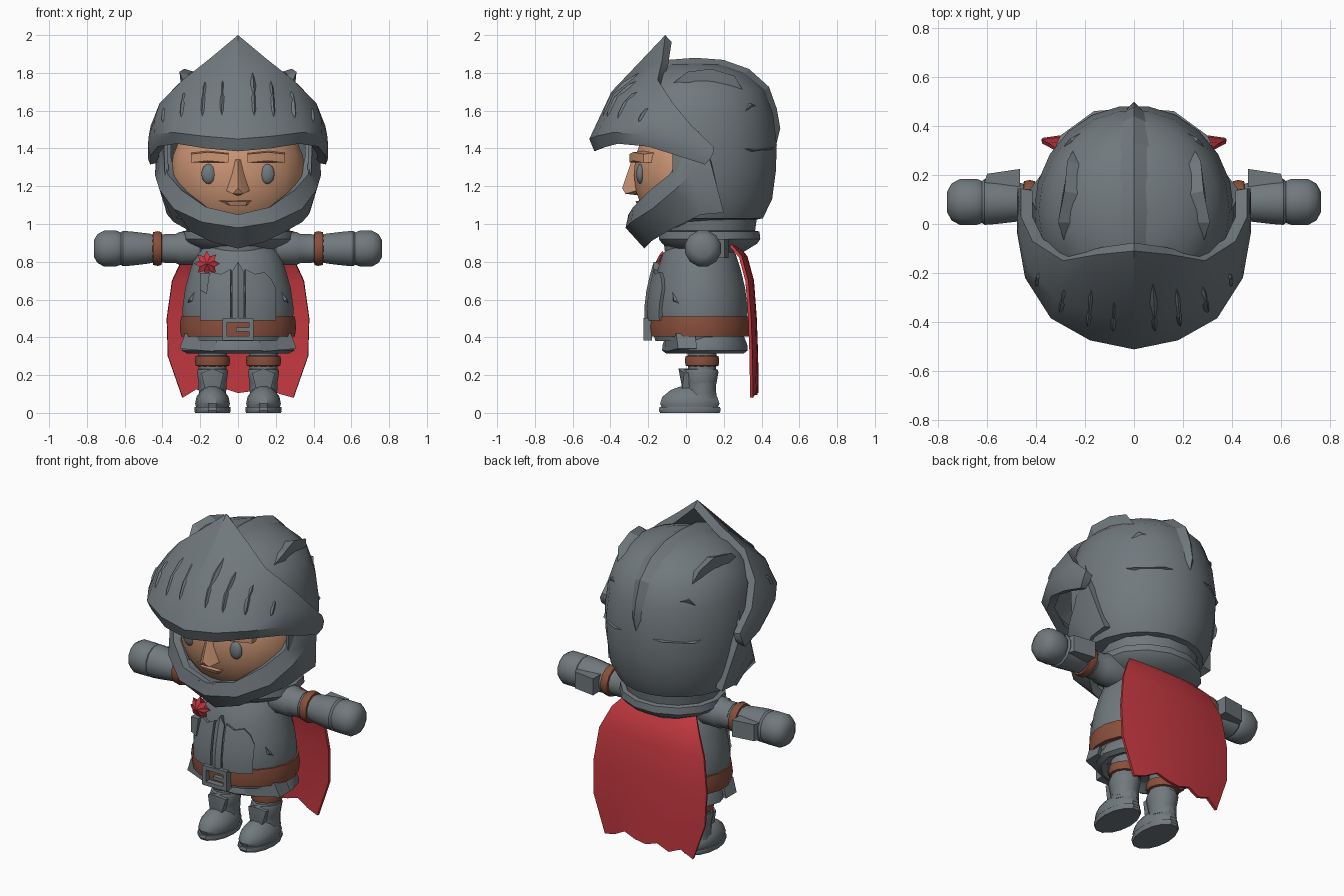
import bpy, bmesh, math
from mathutils import Vector as V

if "Cube" in bpy.data.objects:
    bpy.data.objects.remove(bpy.data.objects["Cube"])


def material(name, col):
    m = bpy.data.materials.new(name)
    m.diffuse_color = (*col, 1)
    m.use_nodes = True
    m.node_tree.nodes["Principled BSDF"].inputs["Base Color"].default_value = m.diffuse_color
    return m


STEEL = material("steel grey", (0.165, 0.192, 0.208))
SKIN = material("skin", (0.60, 0.30, 0.175))
LEATHER = material("leather brown", (0.25, 0.078, 0.045))
RED = material("cloth red", (0.55, 0.04, 0.052))


def obj(name, verts, faces, mat, thick=0, out=None, hull=False, angle=32):
    """Mesh from points, optionally thickened inward from its outer side."""
    bm = bmesh.new()
    vs = [bm.verts.new(p) for p in verts]
    if hull:
        r = bmesh.ops.convex_hull(bm, input=vs)
        bmesh.ops.delete(bm, geom=list({e for e in r["geom_interior"] if isinstance(e, bmesh.types.BMVert)}), context='VERTS')
    for f in faces:
        bm.faces.new([vs[i] for i in f])
    bmesh.ops.remove_doubles(bm, verts=bm.verts[:], dist=1e-4)
    bmesh.ops.recalc_face_normals(bm, faces=bm.faces[:])
    if out:
        c = V(out)
        if sum(f.normal.dot(f.calc_center_median() - c) * f.calc_area() for f in bm.faces) < 0:
            bmesh.ops.reverse_faces(bm, faces=bm.faces[:])
    me = bpy.data.meshes.new(name)
    bm.to_mesh(me)
    bm.free()
    me.materials.append(mat)
    o = bpy.data.objects.new(name, me)
    bpy.context.collection.objects.link(o)
    bpy.ops.object.select_all(action='DESELECT')
    o.select_set(True)
    bpy.context.view_layer.objects.active = o
    if thick:
        m = o.modifiers.new("thickness", 'SOLIDIFY')
        m.thickness, m.offset = thick, -1
        bpy.ops.object.modifier_apply(modifier=m.name)
    bpy.ops.object.shade_smooth_by_angle(angle=math.radians(angle))
    return o


def lathe(name, prof, mat, c=(0, 0, 0), sx=1, sy=1, n=18, side=0, keep=None, **kw):
    """Turn (radius, height) points about z, or about x when side is +1 or -1."""
    vs, k = [], len(prof)
    for i in range(n):
        a = 2 * math.pi * (i + 0.5) / n
        for r, h in prof:
            x, y = r * sx * math.sin(a), r * sy * math.cos(a)
            p = (side * h, y, x) if side else (x, y, h)
            vs.append(V(p) + V(c))
    fs = []
    for i in range(n):
        j = (i + 1) % n
        for q in range(k - 1):
            f = [i * k + q, j * k + q, j * k + q + 1, i * k + q + 1]
            if keep is None or keep(sum((vs[t] for t in f), V()) / 4):
                fs.append(f)
    for e in (0, k - 1):
        if prof[e][0] > 0 and keep is None and prof[0] != prof[-1]:
            fs.append([i * k + e for i in range(n)])
    return obj(name, vs, fs, mat, **kw)


def ellipsoid(name, c, r, mat, n=16, m=9):
    prof = [(math.sin(math.pi * i / m), r[2] * -math.cos(math.pi * i / m)) for i in range(m + 1)]
    return lathe(name, prof, mat, c, r[0], r[1], n, angle=50)


def grid(name, rows, mat, thick, out, **kw):
    w = len(rows[0])
    fs = [(i * w + j, i * w + j + 1, (i + 1) * w + j + 1, (i + 1) * w + j)
          for i in range(len(rows) - 1) for j in range(w - 1)]
    return obj(name, [p for r in rows for p in r], fs, mat, thick, out, **kw)


def ridge(name, path, widths, h, c, mat=STEEL):
    """Raised keel with a pointed plan that follows a path over a rounded form."""
    vs, path = [], [V(p) for p in path]
    for i, p in enumerate(path):
        t = path[min(i + 1, len(path) - 1)] - path[max(i - 1, 0)]
        nrm = (p - V(c)).normalized()
        s = t.cross(nrm).normalized() * widths[i]
        b = p - nrm * 0.012
        vs += [b + s, p + nrm * (h if widths[i] else -0.012), b - s]
    fs = [(3 * i + a, 3 * i + b, 3 * i + 3 + b, 3 * i + 3 + a)
          for i in range(len(path) - 1) for a, b in ((0, 1), (1, 2), (2, 0))]
    return obj(name, vs, fs, mat, angle=20)


def mirrored(cols):
    return [[V((-p[0], p[1], p[2])) for p in c] for c in cols[:0:-1]] + [[V(p) for p in c] for c in cols]


def lerp_r(prof, z):
    for (r0, z0), (r1, z1) in zip(prof, prof[1:]):
        if z0 <= z <= z1:
            return r0 + (r1 - r0) * (z - z0) / (z1 - z0)
    return prof[-1][0]


HC = (0, 0.05, 1.4)
# Helmet dome, open at the face
DOME = [(0.2, 1.0), (0.36, 1.03), (0.41, 1.13), (0.43, 1.28), (0.435, 1.42), (0.415, 1.58),
        (0.37, 1.71), (0.27, 1.8), (0.14, 1.845), (0, 1.855)]
lathe("helmet_dome", DOME, STEEL, (0, 0.05, 0), 0.94, 1, 22, out=HC, thick=0.02,
      keep=lambda p: p.y > -0.02 or p.z > 1.5 or p.z < 1.02)


def dome(t, z):
    r = lerp_r(DOME, z)
    return (0.94 * r * math.sin(t), 0.05 + r * math.cos(t), z)


# Dome crest, side fins and battle scars
crest = [dome(0, z) for z in (1.4, 1.5, 1.6, 1.71, 1.8, 1.845)] + [(0, 0.05, 1.855)] + \
        [dome(math.pi, z) for z in (1.845, 1.8, 1.74)]
ridge("helmet_crest", crest, [0, .035, .05, .06, .07, .07, .07, .07, .07, .06], 0.025, HC)
for s in (-1, 1):
    fin = [dome(s * t, z) for t, z in ((0.75, 1.68), (0.95, 1.75), (1.3, 1.785), (1.7, 1.77), (2.0, 1.74))]
    ridge("helmet_fin", fin, [0, .035, .045, .035, 0], 0.045, HC)
    ridge("helmet_side_scar", [dome(s * t, z) for t, z in ((0.5, 1.62), (0.75, 1.63), (0.95, 1.57))],
          [0, .02, 0], 0.012, HC)
    ridge("helmet_back_seam", [dome(s * t, z) for t, z in ((0.1, 1.41), (0.4, 1.4), (0.8, 1.39), (1.2, 1.42))],
          [0, .012, .012, 0], 0.012, HC)

# Visor shell: each column runs from lower rim to upper rim
VIS = [[(0, -.485, 1.385), (0, -.512, 1.45), (0, -.395, 1.70), (0, -.11, 2.0)],
       [(.17, -.455, 1.40), (.18, -.475, 1.465), (.165, -.375, 1.68), (.15, -.125, 1.875)],
       [(.325, -.36, 1.425), (.34, -.385, 1.485), (.325, -.30, 1.65), (.29, -.15, 1.765)],
       [(.425, -.2, 1.41), (.445, -.22, 1.475), (.44, -.17, 1.56), (.415, -.07, 1.64)],
       [(.465, -.04, 1.36), (.477, -.04, 1.42), (.472, 0, 1.47), (.462, .03, 1.52)],
       [(.465, .10, 1.315), (.477, .13, 1.345), (.475, .145, 1.38), (.462, .145, 1.41)]]
grid("visor", mirrored(VIS), STEEL, 0.05, HC)


def visor(u, v):
    i, j = min(int(u), 4), min(int(v), 2)
    a, b = u - i, v - j
    e = V(VIS[i][j]).lerp(V(VIS[i + 1][j]), a)
    return e.lerp(V(VIS[i][j + 1]).lerp(V(VIS[i + 1][j + 1]), a), b)


for s in (-1, 1):
    for u, lo, hi in ((0.5, 1.35, 2.5), (1.1, 1.3, 2.6), (1.8, 1.3, 2.5), (2.6, 1.4, 2.3)):
        path = [visor(u, lo + (hi - lo) * k / 4) for k in range(5)]
        ridge("visor_slit", [(s * p.x, p.y, p.z) for p in path], [0, .02, .024, .02, 0], 0.01, HC)

# Chin and cheek guard
CHIN = [[(0, -.305, 1.05), (0, -.32, .98), (0, -.22, .87)],
        [(.17, -.28, 1.09), (.19, -.29, 1.01), (.14, -.19, .905)],
        [(.30, -.19, 1.18), (.34, -.18, 1.08), (.25, -.1, .96)],
        [(.37, -.09, 1.26), (.415, -.06, 1.18), (.34, 0, 1.01)],
        [(.395, -.02, 1.36), (.44, .02, 1.26), (.375, .08, 1.05)],
        [(.40, .06, 1.5), (.435, .13, 1.33), (.38, .2, 1.06)]]
grid("chin_guard", mirrored(CHIN), STEEL, 0.045, (0, 0.1, 1.15))

# Face
ellipsoid("face", (0, 0.03, 1.27), (0.36, 0.31, 0.36), SKIN, 20, 12)
obj("nose", [(-.025, -.25, 1.35), (.025, -.25, 1.35), (0, -.29, 1.33), (-.07, -.25, 1.18), (.07, -.25, 1.18),
             (0, -.338, 1.19), (-.03, -.32, 1.16), (.03, -.32, 1.16), (0, -.24, 1.15)], [], SKIN, hull=True)
obj("mouth", [(-.11, -.23, 1.125), (.08, -.24, 1.125), (-.06, -.265, 1.118), (.05, -.268, 1.12),
              (-.04, -.255, 1.095), (.04, -.255, 1.095), (0, -.2, 1.1)], [], SKIN, hull=True)
for s in (-1, 1):
    ellipsoid("eye", (s * 0.155, -0.242, 1.265), (0.04, 0.022, 0.053), STEEL, 12, 8)
    obj("brow", [(s * x, y + d, z + h) for x, y, z in ((.05, -.3, 1.325), (.16, -.28, 1.335), (.25, -.225, 1.325))
                 for d, h in ((0, 0), (0, .045), (.08, 0), (.08, .055))], [], SKIN, hull=True)

# Neck and collar
lathe("neck", [(.17, .82), (.2, 1.05)], STEEL, (0, .06, 0))
lathe("collar", [(.19, .85), (.27, .895), (.29, .92), (.285, .96), (.26, .965), (.27, 1.03), (.2, 1.04)],
      STEEL, (0, .125, 0), 1.05, .95, 14)

# Torso
BODY = [(.27, .38), (.295, .46), (.297, .56), (.283, .66), (.255, .76), (.225, .84), (.16, .92)]
lathe("torso", BODY, STEEL, (0, .07, 0), 1, .87, 20)


def chest(x, z, off=.022):
    return V((x, .07 - off - .87 * math.sqrt(max(lerp_r(BODY, z) ** 2 - x * x, 0)), z))


# Breastplate panels, centre keel and dents
for s in (-1, 1):
    cols = [[chest(s * x, .49 + (top - .49) * k / 4) for k in range(5)]
            for x, top in ((.04, .76), (.09, .735), (.14, .745), (.175, .71), (.2, .66))]
    grid("breastplate_panel", cols, STEEL, .03, (0, .1, .6))
    ridge("torso_dent", [chest(s * .22, .67, 0), chest(s * .25, .6, 0), chest(s * .285, .55, 0)],
          [0, .02, 0], .012, (0, .07, .6))
grid("breastplate_keel", [[chest(x, .49 + (top - .49) * k / 4, o) for k in range(5)]
     for x, top, o in ((-.03, .75, .02), (0, .8, .032), (.03, .75, .02))], STEEL, .03, (0, .1, .6))

# Belt and buckle
lathe("belt", [(.27, .405), (.305, .405), (.312, .455), (.305, .51), (.27, .51), (.27, .405)], LEATHER,
      (0, .072, 0), 1, .875, 20)
for name, x, z, w, h in (("top", 0, .49, .08, .012), ("bottom", 0, .395, .08, .012), ("left", -.07, .442, .012, .055),
                         ("right", .07, .442, .012, .055), ("prong", .03, .442, .04, .01)):
    obj("buckle_" + name, [(x + a * w, y, z + b * h) for a in (-1, 1) for b in (-1, 1) for y in (-.225, -.18)],
        [], STEEL, hull=True)

# Armoured skirt
lathe("skirt", [(.2, .35), (.27, .315), (.298, .33), (.295, .36), (.265, .42)], STEEL, (0, .1, 0), 1, .78, 14)
for s in (-1, 1):
    obj("skirt_plate", [(s * x, y, z) for x, z in ((.1, .41), (.28, .42), (.31, .34), (.13, .325))
                        for y in (-.15 + x * .35, -.05 + x * .35)], [], STEEL, hull=True)

# Legs and boots
for s in (-1, 1):
    x = s * .135
    lathe("leg", [(.075, .1), (.08, .36)], STEEL, (x, .085, 0), n=12)
    lathe("leg_strap", [(.07, .245), (.09, .25), (.093, .275), (.09, .3), (.07, .305)], LEATHER, (x, .085, 0), n=14)
    lathe("boot_shaft", [(.085, .08), (.08, .14), (.085, .16), (.095, .215), (.09, .23), (.06, .235)],
          STEEL, (x, .08, 0), .9, 1, 12)
    lathe("boot_foot", [(.085, .02), (.092, .05), (.085, .085), (.06, .12), (.03, .14)],
          STEEL, (x, .02, 0), 1, 1.75, 14)
    lathe("boot_sole", [(.092, 0), (.096, .012), (.094, .03)], STEEL, (x, .02, 0), 1, 1.75, 14)
    obj("shin_plate", [(x + a, y, z) for a, z in ((-.06, .21), (0, .235), (.06, .21), (.04, .13), (-.04, .13))
                       for y in (-.04 + abs(a) * .5, .05)], [], STEEL, hull=True)

# Arms
for s in (-1, 1):
    c = (0, .09, .87)
    lathe("upper_arm", [(.07, .12), (.078, .42)], STEEL, c, n=12, side=s)
    lathe("shoulder_ring", [(.07, .18), (.088, .2), (.09, .31), (.08, .33), (.08, .39)], STEEL, c, n=12, side=s)
    lathe("arm_strap", [(.07, .402), (.087, .405), (.092, .425), (.087, .45), (.07, .452)], LEATHER, c, n=14, side=s)
    lathe("forearm", [(.076, .45), (.082, .47), (.093, .56), (.097, .61), (.085, .625)], STEEL, c, n=12, side=s)
    lathe("fist", [(.05, .59), (.085, .61), (.098, .645), (.098, .71), (.078, .745), (.045, .763)],
          STEEL, c, n=12, side=s, angle=45)
    obj("bracer_plate", [(s * px, y, z) for px, y in ((.465, .225), (.60, .205), (.465, .14), (.62, .14))
                         for z in (.82, .92)], [], STEEL, hull=True)

# Cape with ragged hem
jag = (.08, .125, .095, .13, .105, .115, .14, .10, .08)
cape = []
for z, w, y in ((.9, .23, .265), (.83, .29, .325), (.7, .35, .36), (.5, .378, .375), (.3, .372, .382), (0, .295, .385)):
    cape.append([(w * (k - 4) / 4, y - .03 * ((k - 4) / 4) ** 2, z or jag[k]) for k in range(9)])
grid("cape", cape, RED, .016, (0, 0, .5))

# Chest rosette and its ribbon
fl = []
for k in range(16):
    a, r = math.pi * k / 8, (.068, .042)[k % 2]
    fl.append((-.165 + r * math.sin(a), -.125 - .02 * (k % 2), .79 + r * math.cos(a)))
fl += [(-.165, -.165, .79), (-.165, -.07, .79)]
obj("rosette", fl, [(k, (k + 1) % 16, c) for k in range(16) for c in (16, 17)], RED, angle=15)
obj("rosette_ribbon", [(x, y, z) for x, z in ((-.2, .74), (-.15, .74), (-.165, .63), (-.2, .65))
                       for y in (-.165, -.1)], [], STEEL, hull=True)
